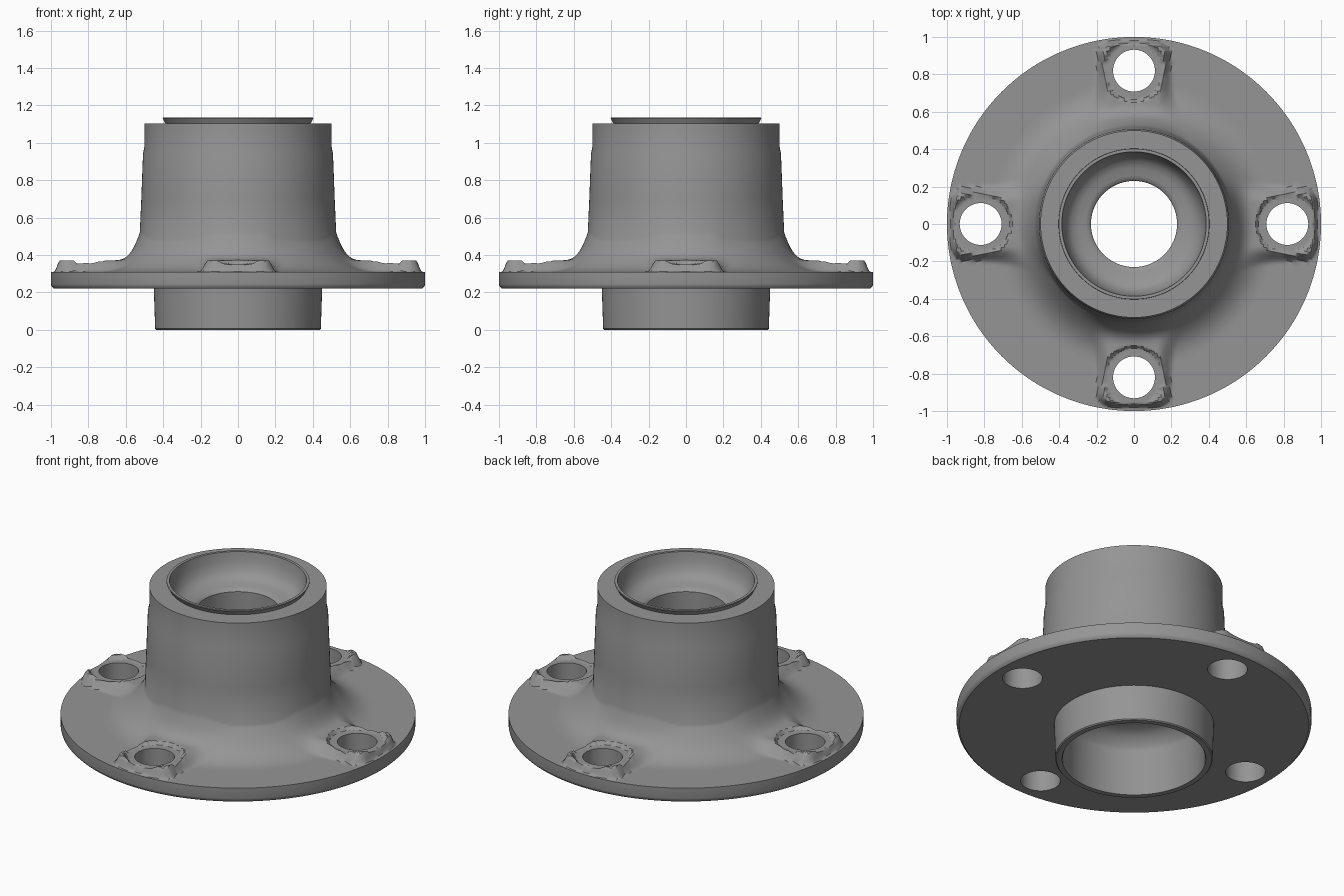
import bpy, bmesh, math
from mathutils import Vector

if "Cube" in bpy.data.objects:
    bpy.data.objects.remove(bpy.data.objects["Cube"], do_unlink=True)

SEGMENTS = 320
FLANGE_TOP, EAR_TOP = 0.31, 0.372
HUB_R, HOLE_AT, HOLE_R = 0.525, 0.82, 0.112

metal = bpy.data.materials.new("grey metal")
metal.use_nodes = True
colour = (0.3, 0.3, 0.3, 1)
metal.diffuse_color = colour
metal.node_tree.nodes["Principled BSDF"].inputs["Base Color"].default_value = colour


def smooth(t):
    t = max(0.0, min(1.0, t))
    return t * t * (3 - 2 * t)


def top_height(r, angle):
    """Cast top of the flange: four ears blending into the hub, with spot faces."""
    a = (angle + math.pi / 4) % (math.pi / 2) - math.pi / 4
    u, v = r * math.cos(a), abs(r * math.sin(a))
    inward = max(0.0, 0.9 - u)
    # distance to the rounded ear outline
    corner = 0.08
    p = Vector((u - 0.985 + corner, v - (0.2 + 0.5 * inward ** 2) + corner))
    d = Vector((max(p.x, 0), max(p.y, 0))).length + min(max(p.x, p.y), 0) - corner
    mask = smooth(-d / (0.035 + 0.3 * inward))
    ear = EAR_TOP + 0.15 * max(0.0, (0.67 - r) / (0.67 - HUB_R)) ** 3
    web = FLANGE_TOP + 0.17 * max(0.0, (0.78 - r) / (0.78 - HUB_R)) ** 2.5
    z = web + (max(ear, web) - web) * mask
    # shallow machined seat around each bolt hole
    s = math.hypot(u - HOLE_AT, v)
    seat = 0.352 + 0.2 * smooth((s - 0.155) / 0.06)
    return min(z, seat)


# Closed cross-section: bore and pilot first, then flange, then hub
lower = [(0.23, 0.38), (0.30, 0.37), (0.35, 0.345), (0.385, 0.30), (0.395, 0.28),
         (0.40, 0.01), (0.405, 0), (0.437, 0), (0.443, 0.006), (0.45, 0.22),
         (0.985, 0.22), (0.997, 0.232), (1.0, 0.245), (1.0, FLANGE_TOP)]
upper = [(0.517, 0.70), (0.508, 0.94), (0.50, 0.98), (0.50, 1.103), (0.388, 1.103),
         (0.403, 1.13), (0.402, 1.135), (0.386, 1.135), (0.378, 1.08), (0.36, 1.03),
         (0.335, 1.0), (0.30, 0.984), (0.26, 0.976), (0.24, 0.97), (0.23, 0.958)]
RINGS = 64
top_radii = [0.995 + (HUB_R - 0.995) * i / RINGS for i in range(RINGS + 1)]

bm = bmesh.new()
columns = []
for k in range(SEGMENTS):
    a = math.tau * k / SEGMENTS
    section = lower + [(r, top_height(r, a)) for r in top_radii] + upper
    columns.append([bm.verts.new((r * math.cos(a), r * math.sin(a), z)) for r, z in section])
count = len(columns[0])
for k in range(SEGMENTS):
    here, there = columns[k], columns[(k + 1) % SEGMENTS]
    for i in range(count):
        j = (i + 1) % count
        bm.faces.new((here[i], there[i], there[j], here[j]))
bmesh.ops.recalc_face_normals(bm, faces=bm.faces)
mesh = bpy.data.meshes.new("hub_flange")
bm.to_mesh(mesh)
bm.free()
hub = bpy.data.objects.new("hub_flange", mesh)
bpy.context.collection.objects.link(hub)
mesh.materials.append(metal)

# Bolt holes through the four ears
for k in range(4):
    a = k * math.pi / 2
    bpy.ops.mesh.primitive_cylinder_add(vertices=48, radius=HOLE_R, depth=0.6,
                                        location=(HOLE_AT * math.cos(a), HOLE_AT * math.sin(a), 0.3))
    cutter = bpy.context.object
    cutter.name = "bolt_hole_cutter"
    cutter.hide_render = True
    cutter.data.materials.append(metal)
    cut = hub.modifiers.new("bolt_hole", 'BOOLEAN')
    cut.operation, cut.solver, cut.object = 'DIFFERENCE', 'EXACT', cutter
    bpy.context.view_layer.objects.active = hub
    bpy.ops.object.modifier_apply(modifier=cut.name)
    bpy.data.objects.remove(cutter, do_unlink=True)

bpy.ops.object.select_all(action='DESELECT')
hub.select_set(True)
bpy.context.view_layer.objects.active = hub
bpy.ops.object.shade_smooth_by_angle(angle=math.radians(35))
